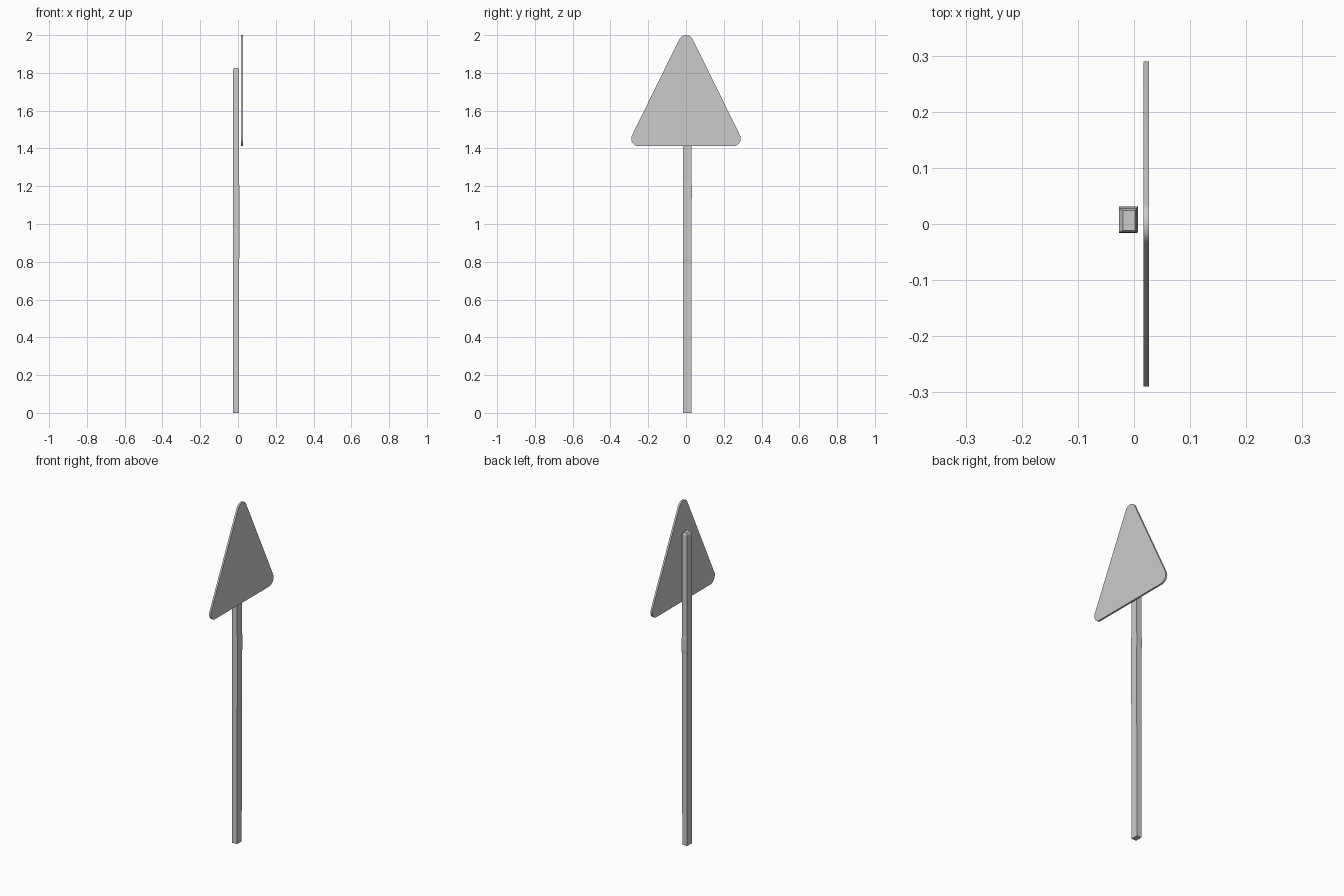
import bpy, bmesh, math

if "Cube" in bpy.data.objects:
    bpy.data.objects.remove(bpy.data.objects["Cube"])


def finish(bm, name, smooth):
    bmesh.ops.recalc_face_normals(bm, faces=bm.faces)
    mesh = bpy.data.meshes.new(name)
    bm.to_mesh(mesh)
    bm.free()
    for p in mesh.polygons:
        p.use_smooth = smooth
    obj = bpy.data.objects.new(name, mesh)
    bpy.context.collection.objects.link(obj)
    return obj


# Post: slightly uneven rectangular bar lofted through a few rings
# each ring: z, x min, x max, y min, y max
rings = [
    (0.00, -0.027, 0.004, -0.015, 0.028),
    (0.12, -0.027, 0.004, -0.015, 0.028),
    (0.28, -0.027, 0.005, -0.016, 0.029),
    (0.34, -0.027, 0.005, -0.016, 0.029),
    (0.80, -0.027, 0.005, -0.015, 0.028),
    (0.82, -0.027, 0.007, -0.015, 0.028),
    (1.12, -0.027, 0.007, -0.015, 0.029),
    (1.14, -0.027, 0.007, -0.015, 0.031),
    (1.20, -0.027, 0.007, -0.015, 0.031),
    (1.23, -0.027, 0.005, -0.015, 0.028),
    (1.815, -0.027, 0.005, -0.015, 0.028),
    (1.826, -0.020, 0.002, -0.012, 0.024),
]
bm = bmesh.new()
loops = []
for z, x0, x1, y0, y1 in rings:
    loops.append([bm.verts.new((x, y, z))
                  for x, y in ((x0, y0), (x1, y0), (x1, y1), (x0, y1))])
for a, b in zip(loops, loops[1:]):
    for i in range(4):
        j = (i + 1) % 4
        bm.faces.new((a[i], a[j], b[j], b[i]))
bm.faces.new(loops[0])
bm.faces.new(loops[-1])
finish(bm, "post", False)

# Sign plate: triangle with rounded corners, extruded along x
r = 0.04
tilt = math.degrees(math.atan2(0.25, 0.508))
# corner centre y, z, start angle, end angle
corners = [
    (0.25, 1.412 + r, -90, tilt),
    (0.0, 2.0 - r, tilt, 180 - tilt),
    (-0.25, 1.412 + r, 180 - tilt, 270),
]
steps = 8
bm = bmesh.new()
outline = []
for cy, cz, a0, a1 in corners:
    for i in range(steps + 1):
        a = math.radians(a0 + (a1 - a0) * i / steps)
        outline.append(bm.verts.new((0.0165, cy + r * math.cos(a), cz + r * math.sin(a))))
face = bm.faces.new(outline)
ext = bmesh.ops.extrude_face_region(bm, geom=[face])
bmesh.ops.translate(bm, vec=(0.0105, 0, 0),
                    verts=[v for v in ext["geom"] if isinstance(v, bmesh.types.BMVert)])
if not face.is_valid or len([f for f in bm.faces if len(f.verts) > 4]) < 2:
    bm.faces.new(outline)
plate = finish(bm, "sign_plate", False)
bpy.context.view_layer.objects.active = plate
plate.select_set(True)
bpy.ops.object.shade_smooth_by_angle(angle=math.radians(40))
